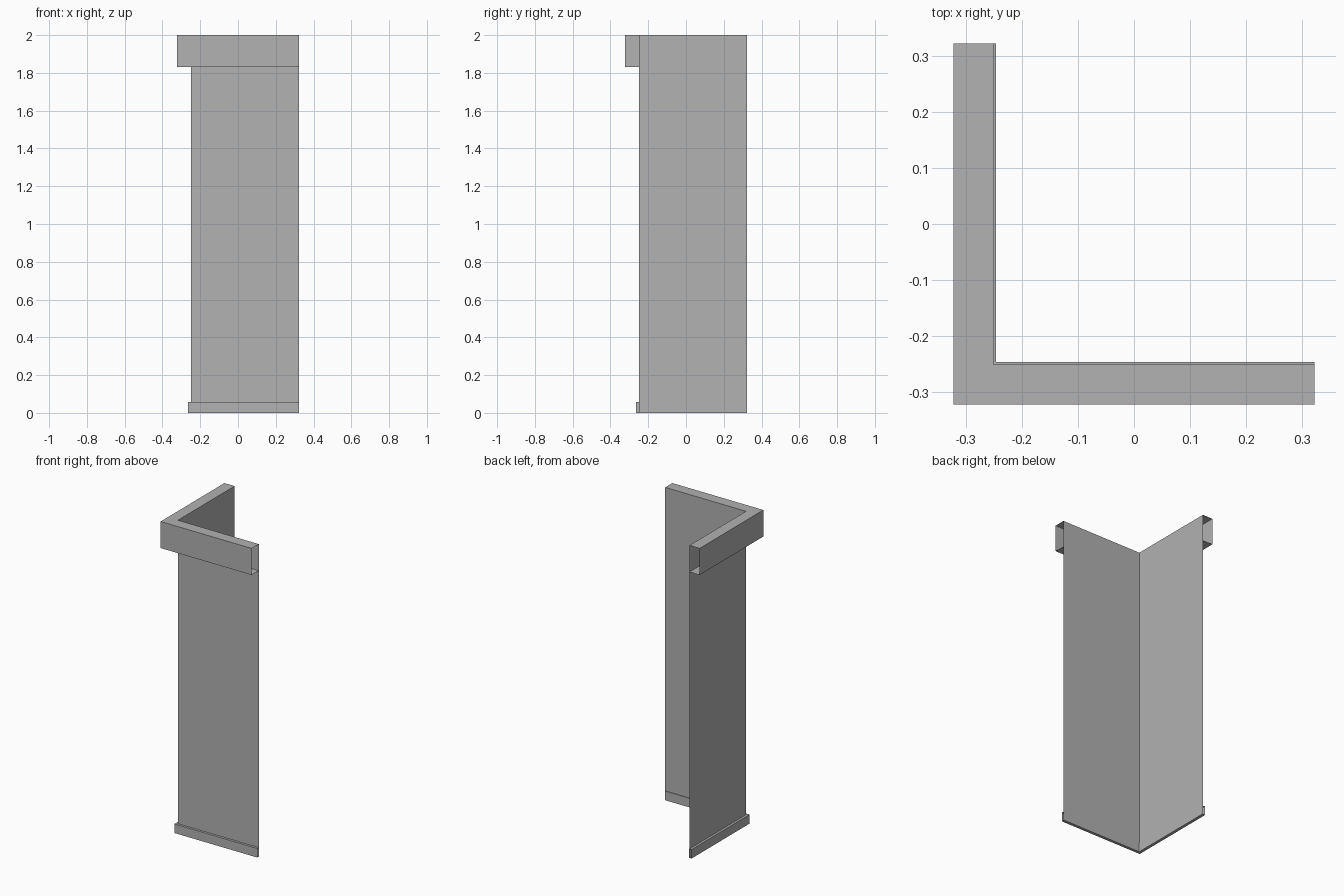
import bpy
import bmesh

cube = bpy.data.objects.get("Cube")
if cube:
    bpy.data.objects.remove(cube, do_unlink=True)

END = 0.322      # free end of both wings
WALL = -0.25     # plane of the wall sheets

# Single plain grey finish
grey = bpy.data.materials.new("plain_grey")
grey.use_nodes = True
colour = (0.445, 0.445, 0.445, 1.0)
grey.diffuse_color = colour
grey.node_tree.nodes["Principled BSDF"].inputs["Base Color"].default_value = colour


def corner_sweep(name, profile, closed=False):
    """Sweep an (offset, height) profile round the L-shaped corner with a mitre."""
    bm = bmesh.new()
    rows = []
    for d, z in profile:
        path = ((d, END), (d, d), (END, d))
        rows.append([bm.verts.new((x, y, z)) for x, y in path])
    pairs = list(zip(rows, rows[1:]))
    if closed:
        pairs.append((rows[-1], rows[0]))
    for low, high in pairs:
        for i in range(2):
            bm.faces.new((low[i], low[i + 1], high[i + 1], high[i]))
    mesh = bpy.data.meshes.new(name)
    bm.to_mesh(mesh)
    bm.free()
    mesh.materials.append(grey)
    obj = bpy.data.objects.new(name, mesh)
    bpy.context.collection.objects.link(obj)
    return obj


# Two thin wall sheets meeting at the corner
corner_sweep("wall_panels", [(WALL, 0.0), (WALL, 2.0)])

# Hollow header box, open at both ends and backed by the wall
OUT = -END
corner_sweep("header_box", [(WALL, 1.83), (OUT, 1.83), (OUT, 2.0), (WALL, 2.0)])

# Slim skirting that wraps both sides of the wall foot
FRONT, BACK, TOP = -0.265, -0.246, 0.058
corner_sweep("skirting", [(FRONT, 0.0), (FRONT, TOP), (BACK, TOP), (BACK, 0.0)], closed=True)
